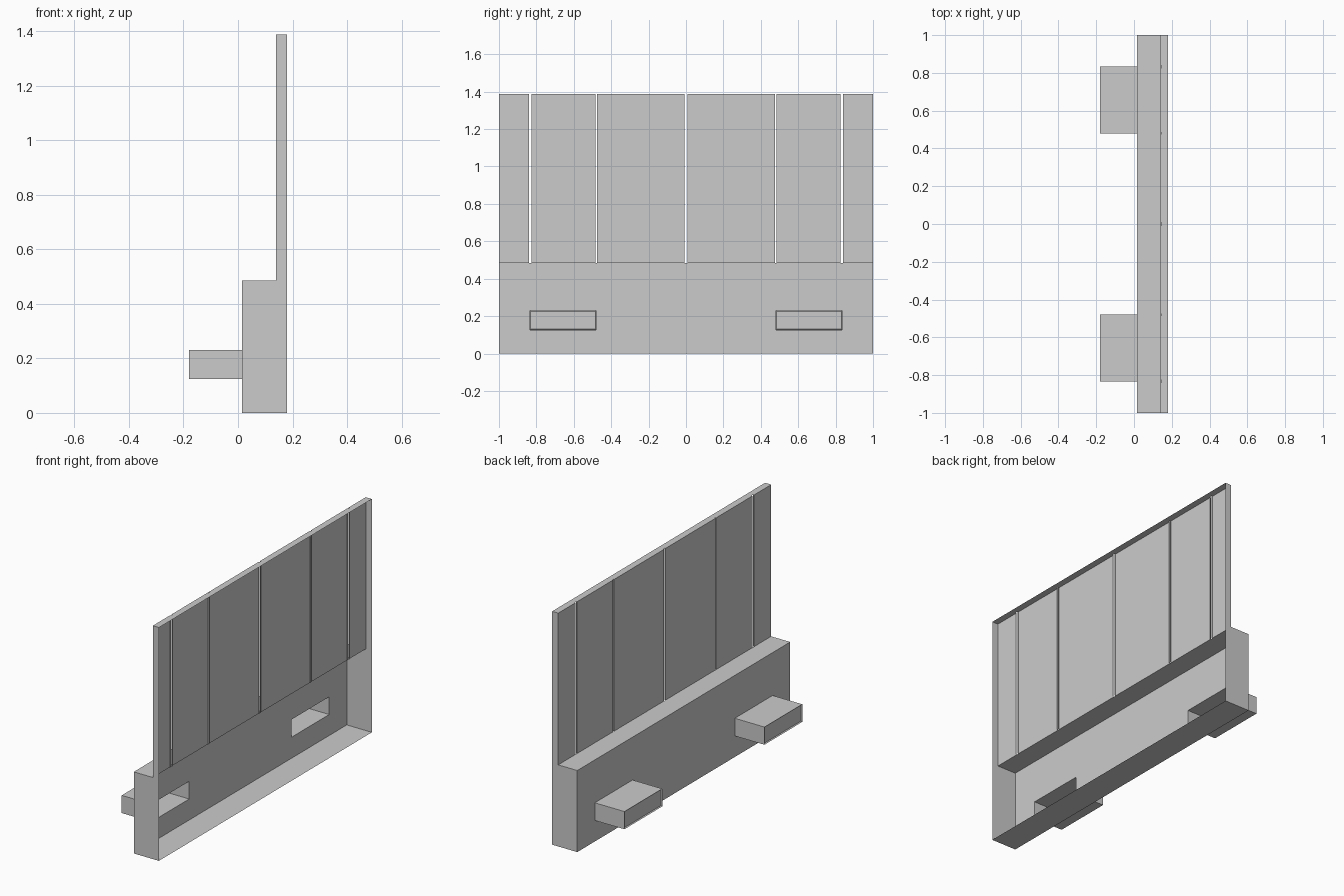
import bpy, bmesh
from mathutils import Vector

if "Cube" in bpy.data.objects:
    bpy.data.objects.remove(bpy.data.objects["Cube"])

X_BACK, X_BOARD, X_OPEN = 0.015, 0.14, 0.18
Z_LEDGE, Z_TOP = 0.485, 1.387
SOCKET_Z = (0.125, 0.23)


def rect(bm, a, b, outward):
    """Axis-aligned rectangle between corners a and b (one axis is equal), facing outward."""
    axis = max(range(3), key=lambda i: abs(outward[i]))
    u, v = [i for i in range(3) if i != axis]
    pts = []
    for p, q in ((a, a), (b, a), (b, b), (a, b)):
        co = list(a)
        co[u], co[v] = p[u], q[v]
        pts.append(bm.verts.new(co))
    face = bm.faces.new(pts)
    face.normal_update()
    if face.normal.dot(Vector(outward)) < 0:
        face.normal_flip()
    return face


def finish(bm, name):
    bmesh.ops.remove_doubles(bm, verts=bm.verts, dist=1e-5)
    mesh = bpy.data.meshes.new(name)
    bm.to_mesh(mesh)
    bm.free()
    obj = bpy.data.objects.new(name, mesh)
    bpy.context.collection.objects.link(obj)


# Lower housing: shell open on +x, with two openings into the sockets
bm = bmesh.new()
ys = [-1, -0.835, -0.48, 0.48, 0.835, 1]
zs = [0, *SOCKET_Z, Z_LEDGE]
for i in range(5):
    for j in range(3):
        if j == 1 and i in (1, 3):
            continue
        rect(bm, (X_BACK, ys[i], zs[j]), (X_BACK, ys[i + 1], zs[j + 1]), (-1, 0, 0))
    rect(bm, (X_BACK, ys[i], 0), (X_OPEN, ys[i + 1], 0), (0, 0, -1))
    rect(bm, (X_BACK, ys[i], Z_LEDGE), (X_BOARD, ys[i + 1], Z_LEDGE), (0, 0, 1))
for s in (-1, 1):
    rect(bm, (X_BACK, s, 0), (X_OPEN, s, Z_LEDGE), (0, s, 0))
finish(bm, "lower_housing")

# Upper panel: boards separated by narrow slits with small inward lips
bm = bmesh.new()
slits = [(-0.832, 0.014), (-0.48, 0.008), (0, 0.014), (0.48, 0.008), (0.832, 0.014)]
lip = X_BOARD + 0.006
start = -1
for y, w in slits + [(1, 0)]:
    lo, hi = y - w / 2, y + w / 2
    rect(bm, (X_BOARD, start, Z_LEDGE), (X_BOARD, lo, Z_TOP), (-1, 0, 0))
    rect(bm, (X_BOARD, start, Z_TOP), (X_OPEN, lo, Z_TOP), (0, 0, 1))
    if w:
        rect(bm, (X_BOARD, lo, Z_LEDGE), (lip, lo, Z_TOP), (0, 1, 0))
        rect(bm, (X_BOARD, hi, Z_LEDGE), (lip, hi, Z_TOP), (0, -1, 0))
        rect(bm, (lip, lo, Z_TOP), (X_OPEN, hi, Z_TOP), (0, 0, 1))
    start = hi
for s in (-1, 1):
    rect(bm, (X_BOARD, s, Z_LEDGE), (X_OPEN, s, Z_TOP), (0, s, 0))
finish(bm, "upper_panel")

# Two projecting sockets, hollow, with a shallow framed end
for s, name in ((-1, "front_socket"), (1, "rear_socket")):
    bm = bmesh.new()
    y0, y1 = sorted((s * 0.48, s * 0.835))
    z0, z1 = SOCKET_Z
    x0 = -0.18
    for z, d in ((z0, -1), (z1, 1)):
        rect(bm, (x0, y0, z), (X_BACK, y1, z), (0, 0, d))
    for y, d in ((y0, -1), (y1, 1)):
        rect(bm, (x0, y, z0), (X_BACK, y, z1), (0, d, 0))
    end = rect(bm, (x0, y0, z0), (x0, y1, z1), (-1, 0, 0))
    bmesh.ops.inset_region(bm, faces=[end], thickness=0.007, use_boundary=True)
    bmesh.ops.translate(bm, verts=end.verts, vec=(0.006, 0, 0))
    finish(bm, name)
